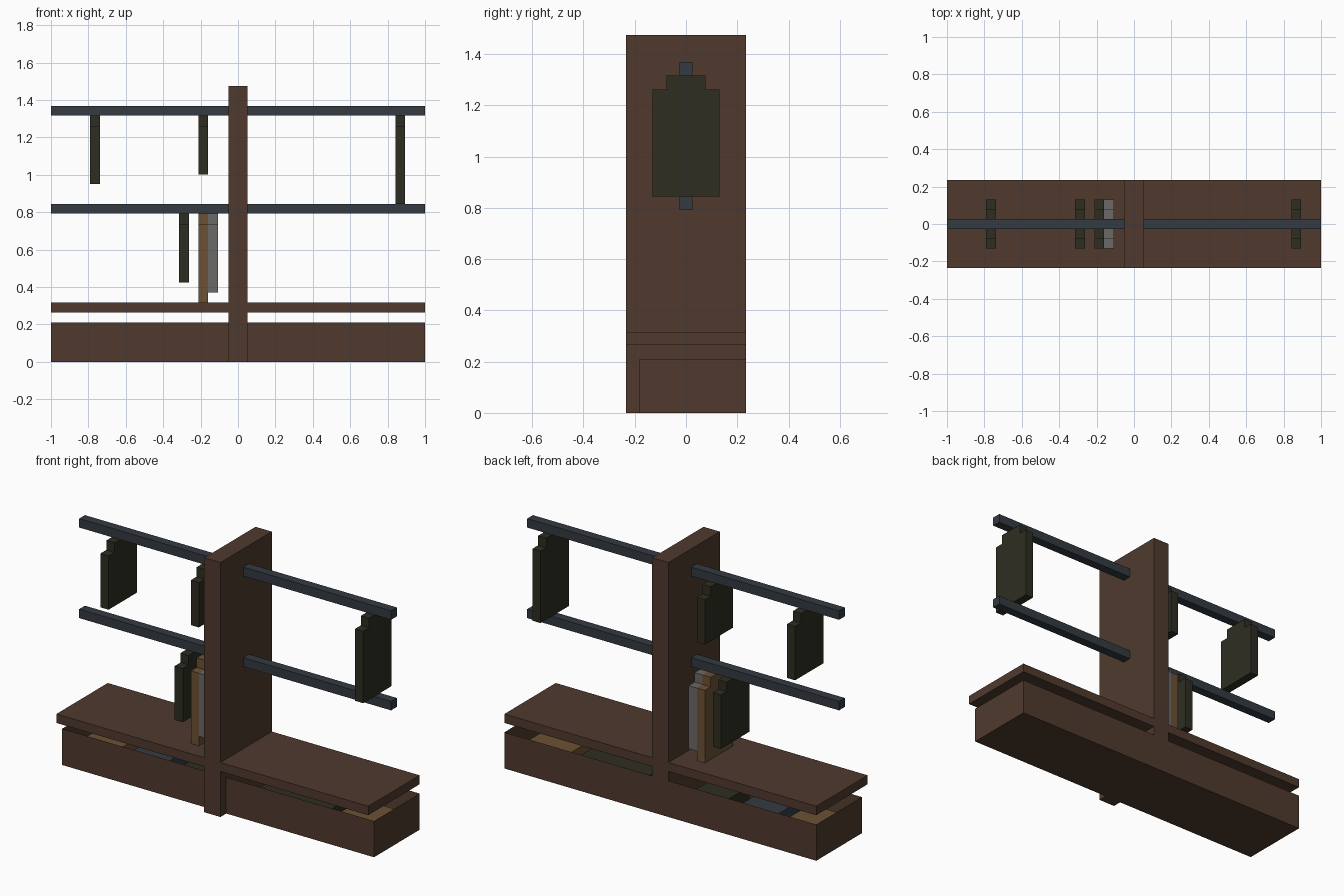
import bpy, bmesh

cube = bpy.data.objects.get("Cube")
if cube:
    bpy.data.objects.remove(cube, do_unlink=True)


def material(name, rgb):
    m = bpy.data.materials.new(name)
    m.use_nodes = True
    m.diffuse_color = (*rgb, 1)
    m.node_tree.nodes["Principled BSDF"].inputs["Base Color"].default_value = (*rgb, 1)
    return m


BROWN = material("walnut brown", (0.080, 0.042, 0.027))
STEEL = material("dark steel blue", (0.034, 0.043, 0.055))
GREEN = material("dark olive", (0.027, 0.027, 0.016))
TAN = material("tan", (0.150, 0.083, 0.035))
GREY = material("warm grey", (0.150, 0.142, 0.138))


def finish(name, bm, mat):
    bmesh.ops.recalc_face_normals(bm, faces=bm.faces[:])
    me = bpy.data.meshes.new(name)
    bm.to_mesh(me)
    bm.free()
    me.materials.append(mat)
    ob = bpy.data.objects.new(name, me)
    bpy.context.collection.objects.link(ob)
    return ob


def box_mesh(x, y, z):
    bm = bmesh.new()
    bmesh.ops.create_cube(bm, size=1)
    for v in bm.verts:
        v.co = [lim[0] if c < 0 else lim[1] for c, lim in zip(v.co, (x, y, z))]
    return bm


def box(name, x, y, z, mat):
    return finish(name, box_mesh(x, y, z), mat)


def garment(name, x, bottom, top, mat):
    """Slab with a narrower collar, hanging below a rail."""
    half, collar, shoulder = 0.13, 0.077, top - 0.055
    right = [(half, bottom), (half, shoulder), (collar, shoulder), (collar, top)]
    outline = right + [(-y, z) for y, z in reversed(right)]
    bm = bmesh.new()
    face = bm.faces.new([bm.verts.new((x - 0.026, y, z)) for y, z in outline])
    ext = bmesh.ops.extrude_face_region(bm, geom=[face])
    for v in ext["geom"]:
        if isinstance(v, bmesh.types.BMVert):
            v.co.x += 0.052
    finish(name, bm, mat)


# Central upright and shelf
box("upright_panel", (-0.052, 0.052), (-0.235, 0.235), (0, 1.475), BROWN)
box("shelf", (-1, 1), (-0.235, 0.235), (0.264, 0.316), BROWN)

# Open storage bin: inset the top face and push it down to the floor
bm = box_mesh((-1, 1), (-0.182, 0.235), (0, 0.21))
top = max(bm.faces, key=lambda f: f.calc_center_median().z)
bmesh.ops.inset_region(bm, faces=[top], thickness=0.026)
for v in top.verts:
    v.co.z = 0.026
finish("storage_bin", bm, BROWN)

# Hanging rails on both sides
for level, z in (("lower", 0.792), ("upper", 1.317)):
    for side, s in (("left", 1), ("right", -1)):
        box(f"{level}_{side}_rail", sorted((s * 0.052, s)), (-0.026, 0.026),
            (z, z + 0.052), STEEL)

# Hanging garments: centre x, bottom, top
garment("long_garment", 0.868, 0.845, 1.317, GREEN)
garment("medium_garment", -0.765, 0.95, 1.317, GREEN)
garment("short_garment", -0.186, 1.002, 1.317, GREEN)
garment("lower_garment", -0.289, 0.425, 0.792, GREEN)
garment("tan_garment", -0.186, 0.316, 0.792, TAN)
garment("grey_garment", -0.134, 0.371, 0.792, GREY)

# Folded stacks lying in the bin: x range and colour
stacks = [(0.68, 0.95, TAN), (0.18, 0.62, GREEN),
          (-0.33, -0.12, GREEN), (-0.65, -0.42, STEEL), (-0.95, -0.72, TAN)]
for i, (x0, x1, mat) in enumerate(stacks, 1):
    box(f"folded_stack_{i}", (x0, x1), (-0.11, 0.16), (0.026, 0.12), mat)
